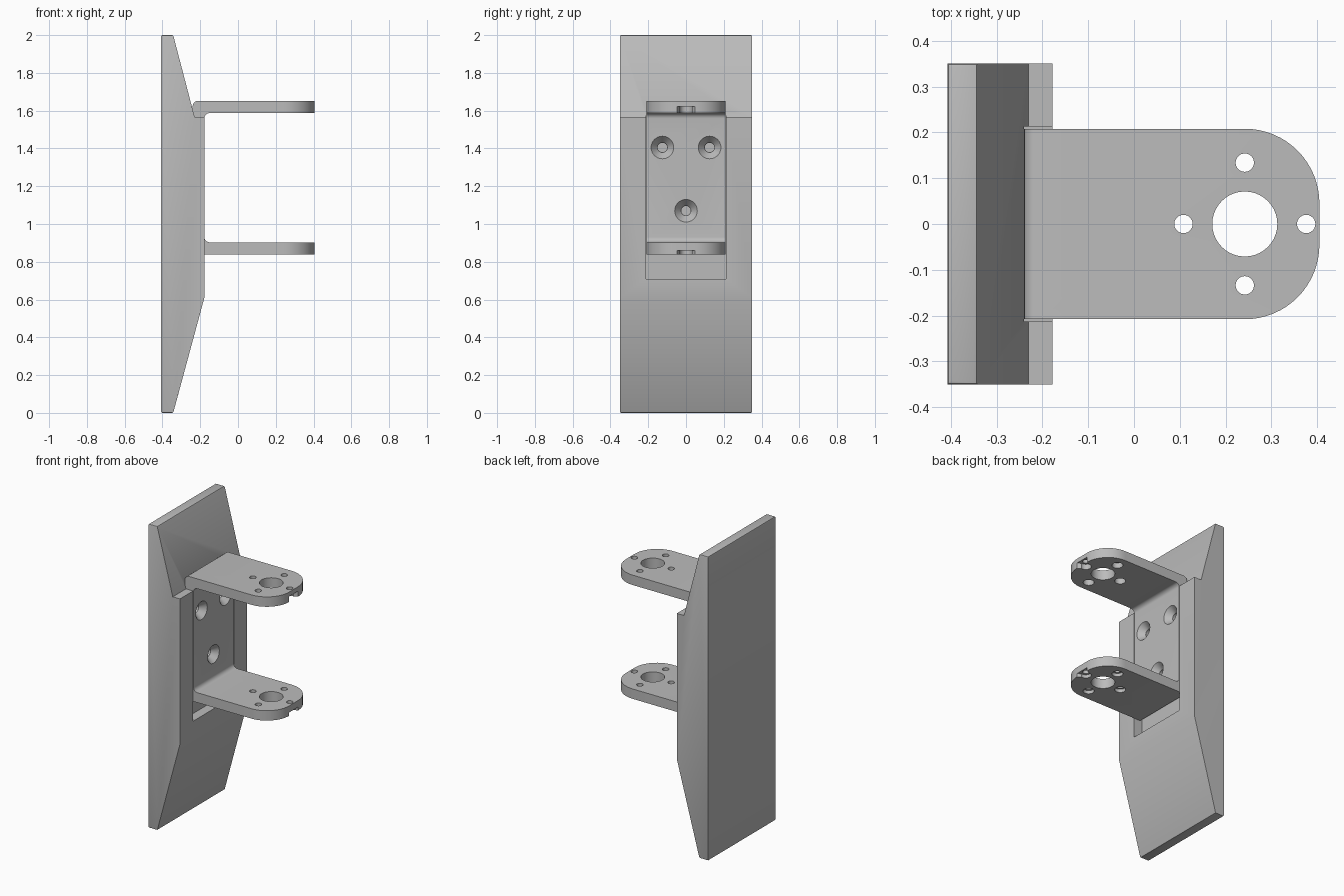
import bpy
import bmesh
import math
from mathutils import Matrix, Vector

default = bpy.data.objects.get("Cube")
if default:
    bpy.data.objects.remove(default, do_unlink=True)

GREY = (0.5, 0.5, 0.5, 1.0)
grey = bpy.data.materials.new("plain grey")
grey.use_nodes = True
grey.diffuse_color = GREY
grey.node_tree.nodes["Principled BSDF"].inputs["Base Color"].default_value = GREY


def finish(bm, name):
    bmesh.ops.recalc_face_normals(bm, faces=bm.faces[:])
    mesh = bpy.data.meshes.new(name)
    bm.to_mesh(mesh)
    bm.free()
    mesh.materials.append(grey)
    obj = bpy.data.objects.new(name, mesh)
    bpy.context.collection.objects.link(obj)
    return obj


def prism(points, start, depth):
    """Extrude a closed outline, given as 3D points, along depth."""
    bm = bmesh.new()
    face = bm.faces.new([bm.verts.new(Vector(p) + Vector(start)) for p in points])
    grown = bmesh.ops.extrude_face_region(bm, geom=[face])["geom"]
    verts = [v for v in grown if isinstance(v, bmesh.types.BMVert)]
    bmesh.ops.translate(bm, verts=verts, vec=depth)
    return bm


def side_profile(points, half_width):
    return prism([(x, 0, z) for x, z in points], (0, -half_width, 0), (0, 2 * half_width, 0))


def bevel_where(bm, test, radius, segments):
    edges = [e for e in bm.edges if test(*[v.co for v in e.verts])]
    bmesh.ops.bevel(bm, geom=edges, offset=radius, segments=segments,
                    profile=0.5, affect='EDGES', clamp_overlap=False)


def cone(centre, r1, r2, length, axis='Z'):
    """Tapered cutter starting at centre and running along +z or -x."""
    bm = bmesh.new()
    turn = Matrix.Rotation(-math.pi / 2, 4, 'Y') if axis == 'X' else Matrix()
    place = Matrix.Translation(centre) @ turn @ Matrix.Translation((0, 0, length / 2))
    bmesh.ops.create_cone(bm, cap_ends=True, segments=40, radius1=r1,
                          radius2=r2, depth=length, matrix=place)
    return bm


def cut(target, bm):
    cutter = finish(bm, "cutter")
    cutter.hide_render = True
    mod = target.modifiers.new("cut", 'BOOLEAN')
    mod.operation = 'DIFFERENCE'
    mod.solver = 'EXACT'
    mod.object = cutter
    bpy.context.view_layer.objects.active = target
    bpy.ops.object.modifier_apply(modifier=mod.name)
    bpy.data.objects.remove(cutter, do_unlink=True)


BACK, FRONT, FLOOR, TIP = -0.407, -0.178, -0.24, 0.405
LOW, HIGH, THICK = 0.838, 1.652, 0.065

# Tapered backing plate with softened ends
bm = side_profile([(BACK, 0), (-0.343, 0), (FRONT, 0.61), (FRONT, 1.567),
                   (-0.23, 1.567), (-0.343, 2), (BACK, 2)], 0.35)
bevel_where(bm, lambda a, b: abs(a.z - b.z) < 0.01 and (max(a.z, b.z) < 0.01 or a.z > 1.99),
            0.007, 2)
plate = finish(bm, "backing_plate")

# Pocket in the plate that receives the bracket
cut(plate, side_profile([(FLOOR, 0.71), (0, 0.71), (0, 1.8), (FLOOR, 1.8)], 0.213))

# U-shaped bracket
bm = side_profile([(FLOOR, LOW), (TIP, LOW), (TIP, LOW + THICK), (FRONT, LOW + THICK),
                   (FRONT, HIGH - THICK), (TIP, HIGH - THICK), (TIP, HIGH), (FLOOR, HIGH)], 0.208)
bevel_where(bm, lambda a, b: abs(a.y - b.y) > 0.1 and max(a.x, b.x) < 0, 0.028, 6)
bevel_where(bm, lambda a, b: abs(a.z - b.z) > 0.01 and min(a.x, b.x) > TIP - 0.01, 0.163, 16)
bracket = finish(bm, "u_bracket")

# Arm holes: a large bore ringed by four counterbored screw holes
BORE_X, RING = 0.242, 0.134
for base, sink in ((LOW, 0.022), (HIGH - THICK, 0.036)):
    cut(bracket, cone((BORE_X, 0, base - 0.05), 0.071, 0.071, 0.2))
    for i in range(4):
        angle = i * math.pi / 2
        x, y = BORE_X + RING * math.cos(angle), RING * math.sin(angle)
        cut(bracket, cone((x, y, base - 0.05), 0.02, 0.02, 0.2))
        cut(bracket, cone((x, y, base - 0.02), 0.033, 0.033, 0.02 + sink))
    # Flared notch where the outermost counterbore breaks the tip
    x = BORE_X + RING
    cut(bracket, prism([(x, -0.03, 0), (TIP + 0.02, -0.06, 0), (TIP + 0.02, 0.06, 0), (x, 0.03, 0)],
                       (0, 0, base - 0.02), (0, 0, 0.02 + sink)))

# Countersunk mounting holes through the bracket and into the plate
for y, z in ((-0.125, 1.405), (0.125, 1.405), (0, 1.07)):
    cut(bracket, cone((FRONT + 0.005, y, z), 0.064, 0.026, 0.045, 'X'))
    for part in (bracket, plate):
        cut(part, cone((FRONT + 0.02, y, z), 0.025, 0.025, 0.15, 'X'))

# Smooth the round surfaces, keep the edges crisp
for part in (plate, bracket):
    bpy.ops.object.select_all(action='DESELECT')
    part.select_set(True)
    bpy.context.view_layer.objects.active = part
    bpy.ops.object.shade_smooth_by_angle(angle=math.radians(30))
